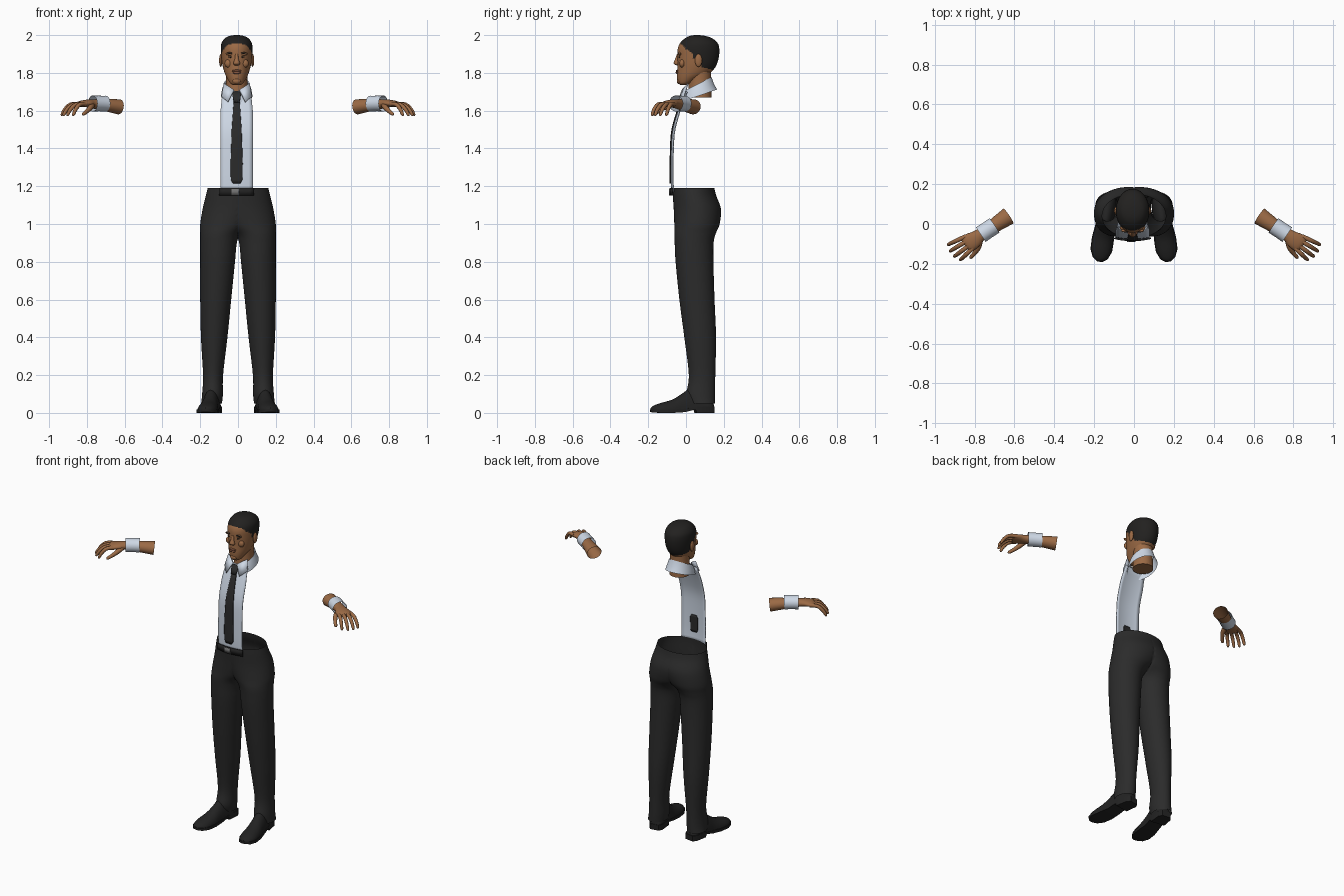
import bpy, bmesh, math
from mathutils import Vector

if "Cube" in bpy.data.objects:
    bpy.data.objects.remove(bpy.data.objects["Cube"])

X0 = -0.007  # the upper body sits slightly off centre


def mat(name, r, g, b):
    m = bpy.data.materials.new(name)
    m.diffuse_color = (r, g, b, 1)
    m.use_nodes = True
    m.node_tree.nodes["Principled BSDF"].inputs["Base Color"].default_value = m.diffuse_color
    return m


SKIN = mat("skin", 0.33, 0.145, 0.06)
LIP = mat("lips", 0.24, 0.095, 0.05)
HAIR = mat("black hair", 0.016, 0.015, 0.014)
SHIRT = mat("pale blue shirt", 0.62, 0.69, 0.79)
CLOTH = mat("charcoal cloth", 0.024, 0.024, 0.024)
LEATHER = mat("black leather", 0.016, 0.016, 0.016)
METAL = mat("buckle grey", 0.16, 0.16, 0.16)


def spline(keys, steps):
    """Catmull-Rom through tuples of numbers."""
    out = []
    for i in range(len(keys) - 1):
        a, b, c, d = (keys[max(i - 1, 0)], keys[i], keys[i + 1], keys[min(i + 2, len(keys) - 1)])
        for s in range(steps):
            t = s / steps
            out.append(tuple(0.5 * (2 * q + (r - p) * t + (2 * p - 5 * q + 4 * r - u) * t * t
                                    + (3 * q - p - 3 * r + u) * t ** 3)
                             for p, q, r, u in zip(a, b, c, d)))
    return out + [tuple(keys[-1])]


def oval(c, rx, ry, n=40, u=(1, 0, 0), v=(0, 1, 0)):
    u, v = Vector(u), Vector(v)
    return [Vector(c) + u * rx * math.cos(2 * math.pi * k / n) + v * ry * math.sin(2 * math.pi * k / n)
            for k in range(n)]


def skin(name, rings, mats, caps=(True, True), mirror=False, closed=True, x=0.0, thick=0):
    """Loft a list of point rings (or open rows) into one object."""
    bm = bmesh.new()
    vs = [[bm.verts.new(p) for p in r] for r in rings]
    n = len(vs[0])
    for a, b in zip(vs, vs[1:]):
        for k in range(n if closed else n - 1):
            j = (k + 1) % n
            bm.faces.new((a[k], a[j], b[j], b[k]))
    if caps[0] and closed:
        bm.faces.new(vs[0])
    if caps[1] and closed:
        bm.faces.new(vs[-1])
    if mirror:  # remove the wall on the mirror plane
        wall = [f for f in bm.faces if all(abs(v.co.x) < 1e-6 for v in f.verts)]
        bmesh.ops.delete(bm, geom=wall, context='FACES')
    bmesh.ops.recalc_face_normals(bm, faces=bm.faces)
    me = bpy.data.meshes.new(name)
    bm.to_mesh(me)
    bm.free()
    ob = bpy.data.objects.new(name, me)
    bpy.context.collection.objects.link(ob)
    ob.location.x = x
    for m in (mats if isinstance(mats, list) else [mats]):
        me.materials.append(m)
    if thick:
        s = ob.modifiers.new("thickness", 'SOLIDIFY')
        s.thickness, s.offset = thick, 0
    if mirror:
        ob.modifiers.new("mirror", 'MIRROR')
    return ob


def blob(name, c, r, m, mirror=False, x=X0):
    """Small ellipsoid."""
    rings = [oval((c[0], c[1], c[2] - r[2] * math.cos(a)), r[0] * math.sin(a), r[1] * math.sin(a), 16)
             for a in [math.pi * (0.03 + 0.94 * i / 10) for i in range(11)]]
    return skin(name, rings, m, mirror=mirror, x=x)


# Trousers: half outline (z, centre x, centre y, half width, half depth), mirrored
legs = spline([(1.19, 0, .04, .16, .11), (1.15, 0, .045, .17, .115), (1.08, .02, .06, .167, .125),
               (1.0, .06, .058, .14, .12), (.95, .092, .048, .108, .11), (.9, .103, .043, .097, .103),
               (.8, .108, .045, .092, .1), (.6, .118, .058, .082, .093), (.4, .126, .075, .07, .084),
               (.2, .132, .085, .053, .07), (.1, .135, .078, .055, .076), (.05, .14, .085, .055, .068)], 5)
rings = []
for z, cx, cy, rx, ry in legs:
    rings.append([Vector((max(p.x, 0), p.y, z)) for p in oval((cx, cy, z), rx, ry, 64)])
skin("trousers", rings, CLOTH, caps=(False, False), mirror=True)

# Shoes: stations along the foot from heel to toe
HEEL, FOOT = Vector((.125, .145, 0)), Vector((.14, -.99, 0)).normalized()
SIDE = Vector((-FOOT.y, FOOT.x, 0))
upper = spline([(0, .028, .05), (.02, .04, .08), (.08, .045, .115), (.13, .045, .125), (.17, .046, .1),
                (.22, .052, .07), (.28, .051, .053), (.32, .034, .038), (.336, .01, .025)], 3)
rings = [[HEEL + FOOT * a + SIDE * w * math.cos(t) + Vector((0, 0, .015 + (h - .015) * max(0, math.sin(t))))
          for t in [2 * math.pi * k / 24 for k in range(24)]] for a, w, h in upper]
skin("shoe_upper", rings, LEATHER, mirror=True)
sole = [(-.003, .028, 0, .035), (.02, .043, 0, .035), (.095, .046, 0, .035), (.1, .046, .018, .03),
        (.16, .048, .004, .022), (.22, .056, 0, .018), (.28, .055, 0, .018), (.32, .038, .002, .018),
        (.338, .014, .005, .018)]
skin("shoe_sole", [[HEEL + FOOT * a + SIDE * s * w + Vector((0, 0, z))
                    for s, z in ((-1, lo), (1, lo), (1, hi), (-1, hi))] for a, w, lo, hi in sole],
     LEATHER, mirror=True)

# Shirt front, tie and belt all follow one curved chest profile
chest = spline([(1.1, -.073), (1.17, -.075), (1.25, -.078), (1.4, -.076), (1.5, -.068), (1.6, -.04),
                (1.65, -.022), (1.71, .003)], 6)


def chest_y(z):
    for (z0, y0), (z1, y1) in zip(chest, chest[1:]):
        if z <= z1:
            return y0 + (y1 - y0) * (z - z0) / (z1 - z0)
    return chest[-1][1]


def strip(name, keys, off, m, thick, cx=0.0):
    rows = []
    for (z0, w0), (z1, w1) in zip(keys, keys[1:]):
        steps = max(1, round((z1 - z0) / .03))
        rows += [(z0 + (z1 - z0) * i / steps, w0 + (w1 - w0) * i / steps) for i in range(steps)]
    rows.append(keys[-1])
    pts = [[Vector((cx + w * s / 4, chest_y(z) + off + 1.3 * (cx + w * s / 4) ** 2, z)) for s in range(-4, 5)]
           for z, w in rows]
    return skin(name, pts, m, closed=False, x=X0, thick=thick)


strip("shirt_front", [(1.17, .085), (1.6, .085), (1.7, .075)], 0, SHIRT, .005)
strip("tie", [(1.215, .02), (1.235, .031), (1.32, .032), (1.5, .026), (1.65, .016)], -.006, CLOTH, .006)
strip("tie_knot", [(1.645, .014), (1.665, .02), (1.7, .024)], -.012, CLOTH, .012)
strip("tie_back_patch", [(1.235, .02), (1.25, .026), (1.33, .026), (1.345, .018)], .005, CLOTH, .003)
strip("belt", [(1.15, .092), (1.19, .09)], -.007, LEATHER, .007)
strip("belt_buckle", [(1.152, .02), (1.186, .02)], -.013, METAL, .005, -.008)

# Collar: tilted ring that flares towards the shoulders, plus folded points
collar = []
for rx, y0, y1, z0, z1 in ((.084, -.03, .165, 1.645, 1.712), (.078, -.022, .148, 1.68, 1.74),
                           (.068, -.008, .135, 1.705, 1.778), (.064, -.002, .13, 1.7, 1.765)):
    ring = oval((0, (y0 + y1) / 2, 0), rx, (y1 - y0) / 2)
    collar.append([Vector((p.x, p.y, z0 + (z1 - z0) * (p.y - y0) / (y1 - y0))) for p in ring])
skin("shirt_collar", collar, SHIRT, caps=(False, False), x=X0)
skin("collar_point", [[Vector((.014, -.02, 1.71)), Vector((.068, .012, 1.745))],
                      [Vector((.046, -.043, 1.645)), Vector((.08, -.012, 1.675))]],
     SHIRT, closed=False, mirror=True, x=X0, thick=.005)

# Neck
skin("neck", [oval((0, .073, z), rx, ry) for z, rx, ry in
              ((1.67, .06, .062), (1.72, .057, .06), (1.77, .056, .058), (1.82, .058, .06))], SKIN, x=X0)

# Head: (z, front y, back y, half width)
head = spline([(1.735, -.028, .0, .018), (1.745, -.04, .025, .034), (1.765, -.046, .065, .047),
               (1.79, -.048, .115, .06), (1.82, -.046, .148, .07), (1.85, -.045, .165, .077),
               (1.89, -.045, .175, .082), (1.93, -.043, .176, .084), (1.96, -.03, .166, .079),
               (1.985, -.002, .135, .06), (1.996, .022, .1, .036), (2.0, .045, .07, .01)], 6)
ob = skin("head", [oval((0, (f + b) / 2, z), w, (b - f) / 2, 72) for z, f, b, w in head], [SKIN, HAIR], x=X0)
hairline = [(-.06, 1.958), (-.02, 1.952), (.0, 1.925), (.03, 1.91), (.04, 1.875), (.06, 1.875),
            (.085, 1.83), (.2, 1.80)]
for f in ob.data.polygons:
    for (y0, z0), (y1, z1) in zip(hairline, hairline[1:]):
        if y0 <= f.center.y < y1:
            f.material_index = int(f.center.z > z0 + (z1 - z0) * (f.center.y - y0) / (y1 - y0))

# Face details
skin("nose", [oval((0, y, z), rx, ry, 16) for z, y, rx, ry in
              spline([(1.9, -.04, .008, .008), (1.875, -.047, .01, .01), (1.855, -.051, .017, .014),
                      (1.846, -.05, .017, .012), (1.84, -.044, .01, .006)], 3)], SKIN, x=X0)
blob("ear", (.084, .066, 1.866), (.009, .019, .034), SKIN, True)
blob("brow_ridge", (.033, -.033, 1.901), (.025, .008, .009), SKIN, True)
blob("eyebrow", (.034, -.038, 1.904), (.02, .004, .004), HAIR, True)
blob("eye", (.032, -.036, 1.884), (.011, .004, .004), HAIR, True)
blob("cheek", (.042, -.02, 1.85), (.022, .015, .022), SKIN, True)
blob("upper_lip", (0, -.046, 1.811), (.026, .008, .006), LIP)
blob("lower_lip", (0, -.046, 1.801), (.022, .009, .007), LIP)
blob("chin", (0, -.037, 1.757), (.022, .012, .016), SKIN)

# Arms: local frame along the forearm (t), towards the thumb (s), and height z
ALONG, THUMB = Vector((.83, -.556, 0)), Vector((-.556, -.83, 0))


def arm_pt(t, s, z):
    return Vector((.63, .04, z)) + ALONG * t + THUMB * s


def arm_part(name, keys, m, steps=4, n=24, caps=(True, True)):
    """keys: t, s, z, half width, half height"""
    rows = spline(keys, steps)
    rings = []
    for i, (t, s, z, w, h) in enumerate(rows):
        a, b = rows[max(i - 1, 0)], rows[min(i + 1, len(rows) - 1)]
        d = (arm_pt(*b[:3]) - arm_pt(*a[:3])).normalized()
        u = Vector((0, 0, 1)).cross(d).normalized()
        rings.append(oval(arm_pt(t, s, z), w, h, n, u, d.cross(u)))
    return skin(name, rings, m, caps=caps, mirror=True)


arm_part("forearm_and_palm", [(0, 0, 1.62, .045, .04), (.06, 0, 1.627, .039, .035), (.13, 0, 1.633, .032, .028),
                              (.175, 0, 1.637, .033, .023), (.21, .003, 1.638, .042, .02),
                              (.245, 0, 1.635, .045, .016), (.262, 0, 1.631, .04, .01)],
         SKIN, caps=(False, True))
arm_part("shirt_cuff", [(.085, 0, 1.637, .044, .042), (.125, 0, 1.638, .043, .041), (.168, 0, 1.638, .044, .042)],
         SHIRT, 2, 32, (False, False))
for name, s, reach in (("index", .034, .072), ("middle", .012, .088), ("ring", -.012, .09), ("little", -.035, .08)):
    arm_part(name + "_finger", [(.235, s, 1.635, .011, .012), (.25 + reach * .4, s * 1.2, 1.632, .011, .011),
                                (.25 + reach * .8, s * 1.35, 1.606, .01, .01),
                                (.25 + reach, s * 1.4, 1.58, .008, .008),
                                (.25 + reach * 1.03, s * 1.4, 1.572, .003, .003)], SKIN, 3, 12)
arm_part("thumb", [(.185, .022, 1.63, .014, .014), (.215, .047, 1.615, .014, .014), (.245, .06, 1.597, .011, .011),
                   (.272, .067, 1.582, .009, .009), (.278, .068, 1.578, .003, .003)], SKIN, 3, 12)

# Smooth shading with sharp edges kept
for o in bpy.context.collection.objects:
    o.select_set(True)
    bpy.context.view_layer.objects.active = o
bpy.ops.object.shade_smooth_by_angle(angle=math.radians(40))
